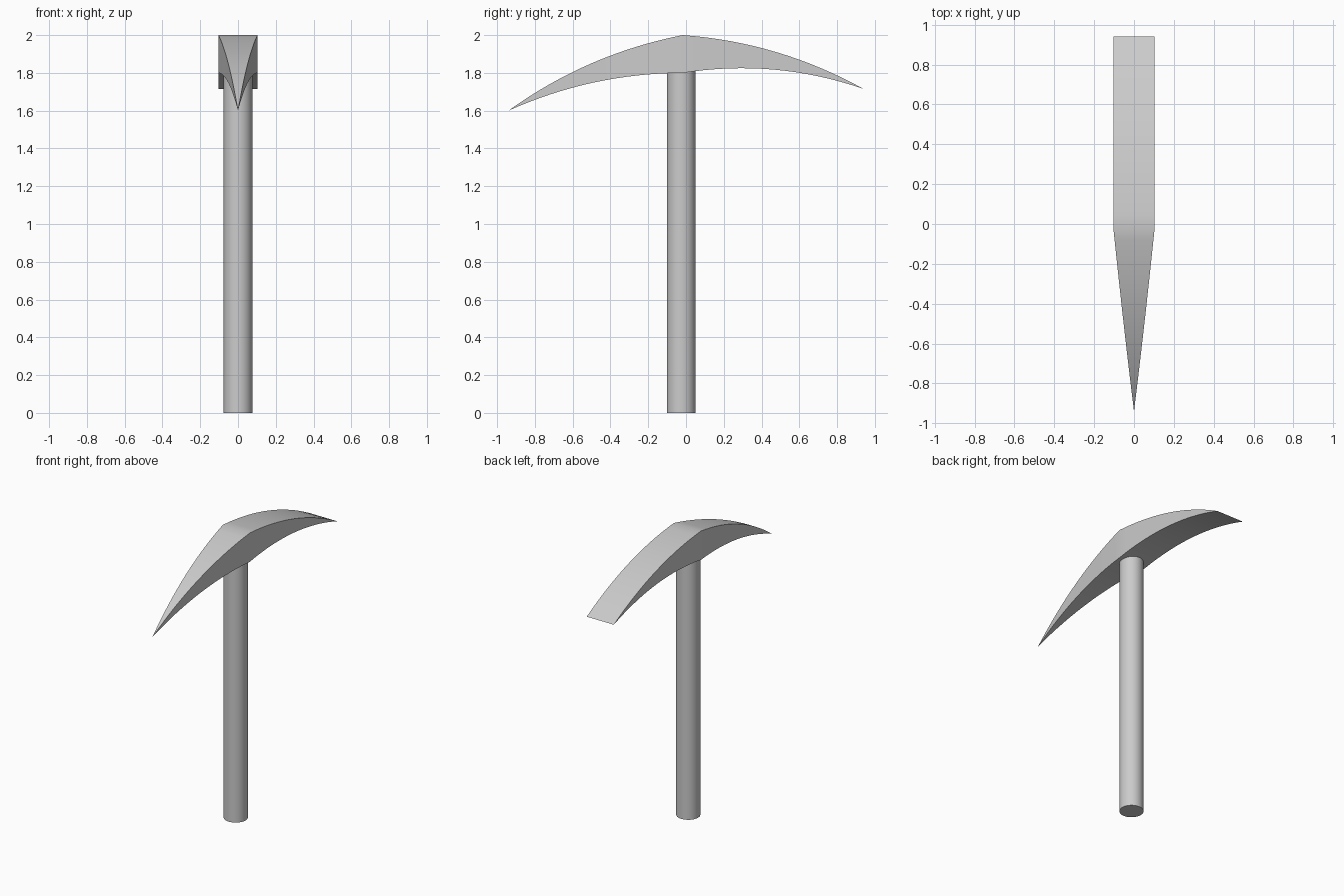
import bpy, bmesh, math
from mathutils import Vector

cube = bpy.data.objects.get("Cube")
if cube:
    bpy.data.objects.remove(cube, do_unlink=True)

grey = bpy.data.materials.new("plain grey")
grey.use_nodes = True
color = (0.6, 0.6, 0.6, 1)
grey.diffuse_color = color
grey.node_tree.nodes["Principled BSDF"].inputs["Base Color"].default_value = color

HALF_WIDTH = 0.104
STEPS = 16


def arc(start, end, bulge):
    """Points (y, z) of a bowed line whose middle rises by bulge."""
    a, b = Vector(start), Vector(end)
    normal = Vector((a.y - b.y, b.x - a.x)).normalized()
    if normal.y < 0:
        normal.negate()
    return [a.lerp(b, i / STEPS) + normal * bulge * 4 * (i / STEPS) * (1 - i / STEPS)
            for i in range(STEPS + 1)]


def finish(obj):
    obj.data.materials.append(grey)
    bpy.ops.object.select_all(action='DESELECT')
    obj.select_set(True)
    bpy.context.view_layer.objects.active = obj
    bpy.ops.object.shade_smooth_by_angle(angle=math.radians(35))


# Handle
bpy.ops.mesh.primitive_cylinder_add(vertices=32, radius=0.076, depth=1.82,
                                    location=(0, -0.025, 0.91))
handle = bpy.context.object
handle.name = "handle"
finish(handle)

# Head: pointed spike in front, flat wide blade behind
spike_tip, blade_tip = (-0.94, 1.6), (0.94, 1.715)
crown, underside = (-0.017, 2.0), (-0.017, 1.8)
top = arc(spike_tip, crown, 0.055) + arc(crown, blade_tip, 0.055)[1:]
bottom = arc(spike_tip, underside, 0.05) + arc(underside, blade_tip, 0.06)[1:]

bm = bmesh.new()
rings = []
for i, (t, b) in enumerate(zip(top, bottom)):
    w = HALF_WIDTH * min(1, i / STEPS)
    rings.append([bm.verts.new((x, p.x, p.y))
                  for x, p in ((-w, t), (w, t), (w, b), (-w, b))])
for r, s in zip(rings, rings[1:]):
    for k in range(4):
        n = (k + 1) % 4
        bm.faces.new((r[k], r[n], s[n], s[k]))
bmesh.ops.remove_doubles(bm, verts=bm.verts, dist=0.0001)
bmesh.ops.recalc_face_normals(bm, faces=bm.faces)
mesh = bpy.data.meshes.new("pick_head")
bm.to_mesh(mesh)
bm.free()
head = bpy.data.objects.new("pick_head", mesh)
bpy.context.collection.objects.link(head)
finish(head)
